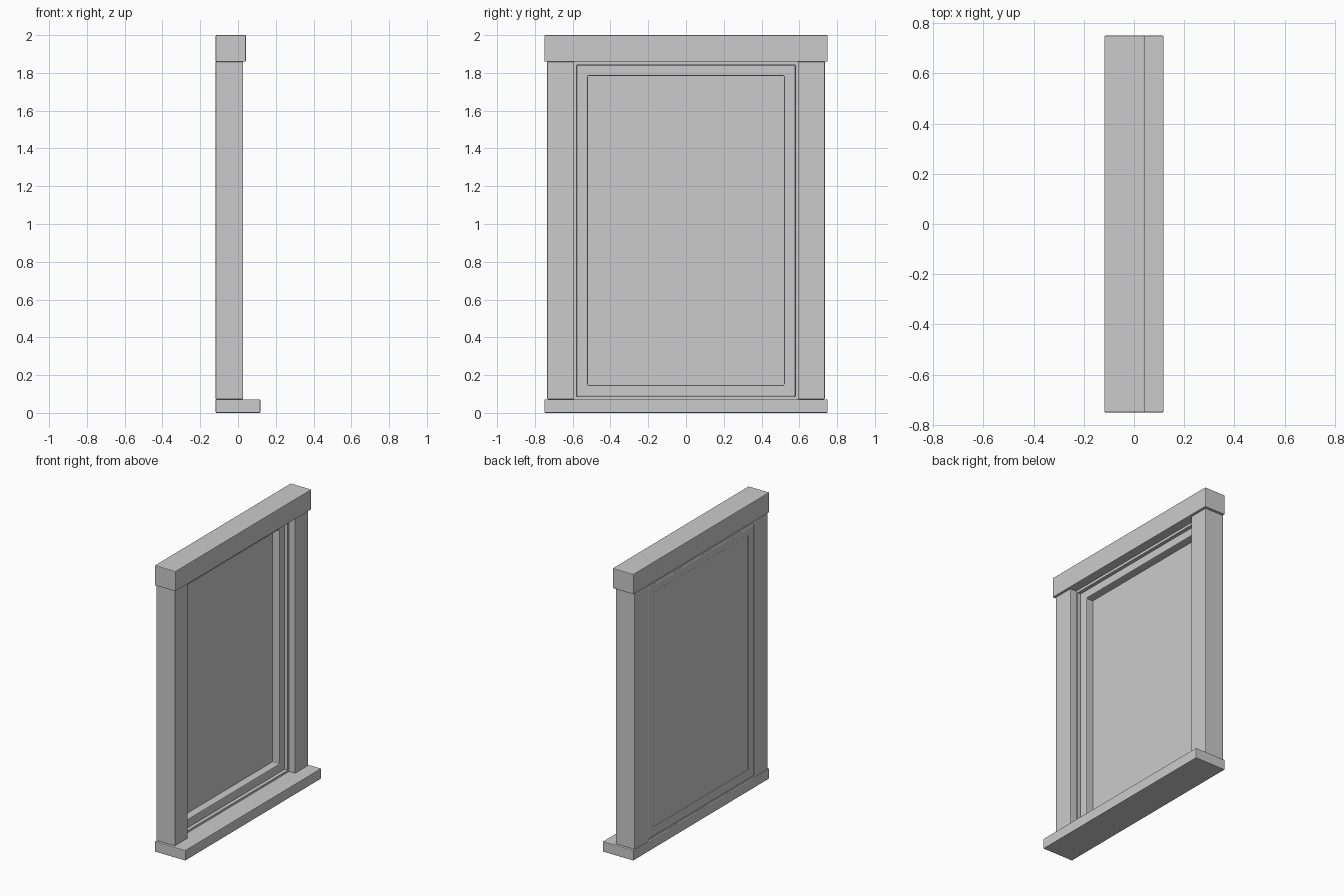
import bpy
import bmesh

cube = bpy.data.objects.get("Cube")
if cube:
    bpy.data.objects.remove(cube, do_unlink=True)

# Single painted finish
GREY = (0.6, 0.6, 0.6, 1.0)
paint = bpy.data.materials.new("light_grey_paint")
paint.use_nodes = True
paint.diffuse_color = GREY
paint.node_tree.nodes["Principled BSDF"].inputs["Base Color"].default_value = GREY

BACK = -0.118


def finish(name, bm, bevel):
    """Turn a bmesh into an object with slightly eased edges."""
    bmesh.ops.recalc_face_normals(bm, faces=bm.faces)
    mesh = bpy.data.meshes.new(name)
    bm.to_mesh(mesh)
    bm.free()
    mesh.materials.append(paint)
    obj = bpy.data.objects.new(name, mesh)
    bpy.context.collection.objects.link(obj)
    if bevel:
        mod = obj.modifiers.new("eased_edges", "BEVEL")
        mod.width = bevel
        mod.segments = 2
        mod.limit_method = "ANGLE"
    return obj


def box(name, x, y, z, bevel=0.004):
    """Box from its (low, high) limits on each axis."""
    bm = bmesh.new()
    bmesh.ops.create_cube(bm, size=1)
    for v in bm.verts:
        v.co = [lim[0] if c < 0 else lim[1] for c, lim in zip(v.co, (x, y, z))]
    return finish(name, bm, bevel)


def ring(name, x, outer, inner, bevel):
    """Rectangular frame; outer and inner are (half width, bottom, top)."""
    bm = bmesh.new()
    loops = []
    for depth, (w, lo, hi) in ((x[0], outer), (x[1], outer), (x[1], inner), (x[0], inner)):
        corners = ((-w, lo), (w, lo), (w, hi), (-w, hi))
        loops.append([bm.verts.new((depth, y, z)) for y, z in corners])
    for a, b in zip(loops, loops[1:] + loops[:1]):
        for i in range(4):
            j = (i + 1) % 4
            bm.faces.new((a[i], a[j], b[j], b[i]))
    return finish(name, bm, bevel)


# Outer casing: sill, header and two jambs
box("sill", (BACK, 0.118), (-0.75, 0.75), (0, 0.072))
box("header", (BACK, 0.042), (-0.75, 0.75), (1.86, 2))
for side, name in ((1, "left_jamb"), (-1, "right_jamb")):
    box(name, (BACK, 0.027), sorted((side * 0.592, side * 0.735)), (0.072, 1.86))

# Stepped inner frame and window pane
opening = (0.592, 0.072, 1.86)
sash_outer = (0.58, 0.086, 1.842)
sash_inner = (0.52, 0.148, 1.784)
ring("liner", (BACK, -0.022), opening, sash_outer, 0)
ring("sash", (BACK, -0.043), sash_outer, sash_inner, 0.006)
box("pane", (-0.112, -0.098), (-0.522, 0.522), (0.146, 1.786), 0)
